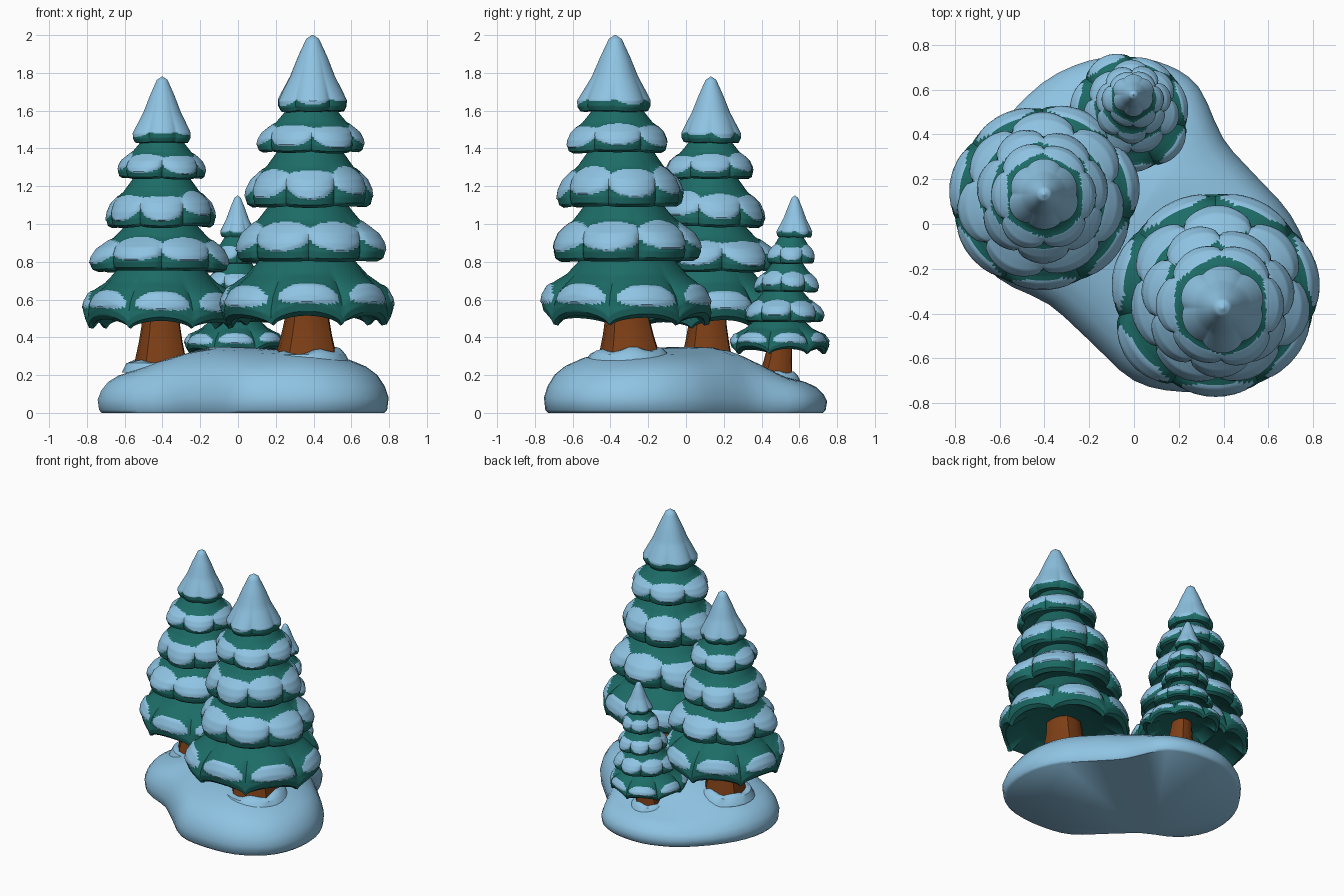
import bpy, bmesh, random
from math import sin, cos, pi, tau
from mathutils import Vector

random.seed(4)
if "Cube" in bpy.data.objects:
    bpy.data.objects.remove(bpy.data.objects["Cube"])


def material(name, rgb):
    m = bpy.data.materials.new(name)
    m.use_nodes = True
    m.diffuse_color = (*rgb, 1)
    m.node_tree.nodes["Principled BSDF"].inputs["Base Color"].default_value = (*rgb, 1)
    return m


SNOW = material("snow", (0.275, 0.55, 0.77))
GREEN = material("pine green", (0.012, 0.15, 0.135))
BARK = material("bark brown", (0.21, 0.05, 0.008))


def loft(name, rings, materials, rule=None, angle=0.6):
    """Skin closed rings of equal length; rule(row, column) picks the material."""
    bm = bmesh.new()
    rows = [[bm.verts.new(p) for p in ring] for ring in rings]
    n = len(rows[0])
    for i in range(len(rows) - 1):
        for j in range(n):
            k = (j + 1) % n
            f = bm.faces.new((rows[i][j], rows[i][k], rows[i + 1][k], rows[i + 1][j]))
            f.material_index = rule(i, j) if rule else 0
    first = bm.faces.new(rows[0])
    first.material_index = rule(0, 0) if rule else 0
    bm.faces.new(rows[-1])
    bmesh.ops.recalc_face_normals(bm, faces=bm.faces[:])
    mesh = bpy.data.meshes.new(name)
    bm.to_mesh(mesh)
    bm.free()
    ob = bpy.data.objects.new(name, mesh)
    bpy.context.collection.objects.link(ob)
    for m in materials:
        mesh.materials.append(m)
    bpy.ops.object.select_all(action="DESELECT")
    ob.select_set(True)
    bpy.context.view_layer.objects.active = ob
    bpy.ops.object.shade_smooth_by_angle(angle=angle)


def refine(points, steps):
    """Insert evenly spaced points along a profile."""
    out = []
    for a, b in zip(points, points[1:]):
        out += [tuple(p + (q - p) * s / steps for p, q in zip(a, b)) for s in range(steps)]
    return out + [points[-1]]


# Branch tier profiles: outward fraction, height fraction
SKIRT = [(0, 1), (.2, .84), (.42, .67), (.64, .56), (.84, .45), (.96, .3), (1, .16), (.95, .05), (.82, 0), (.2, .25)]
CAP = [(.02, 1), (.18, .95), (.42, .71), (.64, .46), (.9, .24), (1, .15), (.99, .07), (.92, .01), (.8, 0), (.2, .08)]
SEGMENTS = 126
STEPS = 5


def tier(name, centre, inner, radius, low, high, lobes, phase, kind):
    cap = kind == "cap"
    profile = refine(CAP if cap else SKIRT, STEPS)
    under = 7 * STEPS
    # The lowest skirt arches over each lobe and droops to tips between them
    scallop, droop = (0.06, -0.15) if kind == "bottom" else (0.13, 0.03)
    scale = [random.uniform(0.94, 1.04) for _ in range(lobes)]
    lift = [random.uniform(-0.05, 0.05) for _ in range(lobes)]

    def lobe(j):
        a = (j / SEGMENTS * lobes - phase) % lobes
        s = abs(cos(pi * a)) ** 0.6
        i = int(a + 0.5) % lobes
        return s, 1 + (scale[i] - 1) * s, lift[i] * s

    def snowy(i, j):
        s, _, up = lobe(j)
        v = profile[i][1]
        if i >= under:
            return False
        if cap:
            return v > 0.12 + 0.05 * (1 - s) + up * 0.6
        if kind == "bottom":
            edge = max(0, s - 0.5) ** 0.5
            return 0.36 - 0.26 * edge < v < 0.4 + 0.16 * edge and s > 0.5
        return 0.35 - 0.18 * s + up * 0.6 < v < 0.54 + 0.1 * s + up

    rings = []
    for i, (u, v) in enumerate(profile):
        ring = []
        for j in range(SEGMENTS):
            s, size, up = lobe(j)
            w = u ** 2
            r = inner + (radius - inner) * u
            r *= 1 + w * (scallop * (s - 0.8) + size - 1)
            r += 0.02 * radius if snowy(i, j) and not cap else 0
            z = low + (high - low) * v + w * radius * (droop * (0.7 - s) + up * 0.6)
            a = tau * j / SEGMENTS - pi / 2
            ring.append(Vector((centre[0] + r * cos(a), centre[1] + r * sin(a), z)))
        rings.append(ring)
    loft(name, rings, [GREEN, SNOW], lambda i, j: int(snowy(i, j)))


def tree(name, root, apex, ground, top, trunk_r, tiers, lobes):
    """tiers: (radius, low z) pairs from the bottom up; the stem leans root to apex."""
    root, apex = Vector(root), Vector(apex)

    def axis(z):
        return root.lerp(apex, min(1, max(0, (z - ground) / (top - ground) * 1.15)))

    for k, (radius, low) in enumerate(tiers):
        last = k == len(tiers) - 1
        if last:
            kind, high, inner = "cap", top, 0.0
        else:
            kind = "bottom" if k == 0 else "middle"
            high = tiers[k + 1][1] + 0.12 * tiers[k + 1][0]
            inner = tiers[k + 1][0] * (0.56 if k < len(tiers) - 2 else 0.64)
        tier(f"{name}_{'snow_cap' if last else 'branches_' + str(k + 1)}", axis(low), inner,
             radius, low, high, lobes if k < 3 else lobes - 1, 0.5 * (k % 2), kind)

    # Flared trunk
    n, rings = 12, []
    end = tiers[0][1] + 0.16
    for t, r in ((0, 1.5), (.2, 1.36), (.4, 1.18), (.6, 1.04), (1, .95)):
        z = ground - 0.06 + (end - ground + 0.06) * t
        c = axis(z)
        rings.append([Vector((c.x + trunk_r * r * cos(tau * j / n) * (1 + .05 * (j % 3 - 1)),
                              c.y + trunk_r * r * sin(tau * j / n) * (1 + .05 * (j % 3 - 1)), z))
                      for j in range(n)])
    loft(name + "_trunk", rings, [BARK])

    # Uneven snow drift around the trunk
    n, rings = 24, []
    for r, h in ((2.0, -.5), (1.75, 0), (1.5, .3), (1.3, .36), (1.1, .1)):
        ring = []
        for j in range(n):
            a = tau * j / n
            lump = 0.45 + 0.55 * sin(3 * a + 1) * cos(2 * a)
            ring.append(Vector((root.x + trunk_r * r * cos(a), root.y + trunk_r * r * sin(a),
                                ground + trunk_r * (h * lump if h > 0 else h))))
        rings.append(ring)
    loft(name + "_snow_drift", rings, [SNOW])


tree("tall_tree", (.36, -.30), (.40, -.385), .31, 2.0, .12,
     [(.465, .495), (.39, .80), (.33, 1.09), (.275, 1.38), (.19, 1.595)], 7)
tree("middle_tree", (-.41, .11), (-.40, .135), .265, 1.78, .103,
     [(.42, .475), (.36, .75), (.295, .985), (.235, 1.24), (.158, 1.43)], 7)
tree("small_tree", (-.02, .475), (0, .59), .20, 1.15, .066,
     [(.265, .33), (.205, .48), (.165, .64), (.13, .79), (.092, .93)], 7)

# Snow mound: smoothed outline raised in shrinking rings
OUTLINE = [(.79, -.18), (.70, .04), (.54, .22), (.40, .38), (.29, .61), (.15, .71), (-.02, .745), (-.2, .73),
           (-.41, .63), (-.62, .41), (-.73, .18), (-.73, -.05), (-.61, -.24), (-.38, -.36), (-.19, -.53),
           (0, -.70), (.22, -.75), (.48, -.73), (.68, -.61), (.78, -.42)]


def closed_curve(points, steps):
    pts = [Vector(p) for p in points]
    n, out = len(pts), []
    for i in range(n):
        a, b, c, d = (pts[(i + k) % n] for k in (-1, 0, 1, 2))
        for s in range(steps):
            t = s / steps
            out.append(0.5 * (2 * b + (c - a) * t + (2 * a - 5 * b + 4 * c - d) * t * t
                              + (3 * b - a - 3 * c + d) * t ** 3))
    return out


def ground_factor(x, y):
    back = min(1, max(0, (y - 0.22) / 0.3))
    side = min(1, max(0, (-x - 0.15) / 0.4))
    return (1 - 0.36 * back) * (1 - 0.2 * side) + 0.03 * sin(7 * x + 2) * cos(6 * y)


mound = []
for scale, z in ((.97, 0), (.99, .015), (1, .08), (.975, .14), (.925, .2), (.85, .245), (.73, .285),
                 (.58, .315), (.42, .33), (.2, .34), (.03, .34)):
    ring = []
    for p in closed_curve(OUTLINE, 3):
        x, y = p.x * scale, p.y * scale
        ring.append(Vector((x, y, z if z < .03 else .03 + (z - .03) * ground_factor(x, y))))
    mound.append(ring)
loft("snow_mound", mound, [SNOW], angle=0.9)
